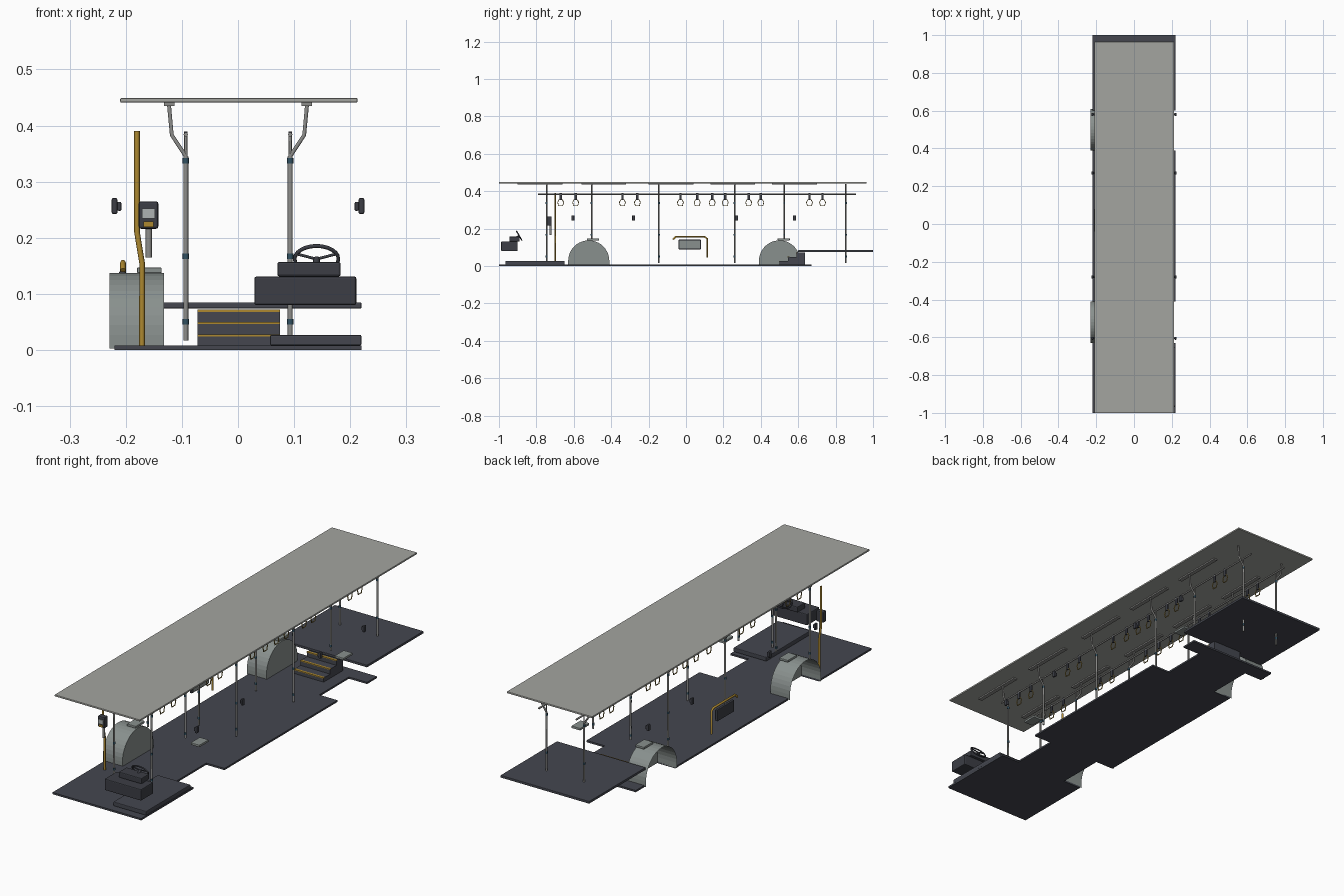
import bpy, bmesh, math
from mathutils import Vector, Matrix

if "Cube" in bpy.data.objects:
    bpy.data.objects.remove(bpy.data.objects["Cube"])


def material(name, r, g, b):
    m = bpy.data.materials.new(name)
    m.use_nodes = True
    m.diffuse_color = (r, g, b, 1)
    m.node_tree.nodes["Principled BSDF"].inputs["Base Color"].default_value = (r, g, b, 1)
    return m


FLOOR = material("floor charcoal", .058, .062, .078)
DARK = material("dark plastic", .045, .048, .06)
ROOF = material("ceiling grey", .37, .375, .35)
ARCH = material("arch grey", .25, .28, .27)
STEEL = material("pole steel", .27, .27, .26)
YELLOW = material("safety yellow", .42, .25, .03)
BLUE = material("joint blue", .03, .08, .12)
SCREEN = material("screen grey", .42, .45, .45)
GRIP = material("grip ochre", .4, .29, .08)


def finish(name, bm, mat, smooth=False):
    me = bpy.data.meshes.new(name)
    bm.to_mesh(me)
    bm.free()
    me.materials.append(mat)
    ob = bpy.data.objects.new(name, me)
    bpy.context.collection.objects.link(ob)
    for p in me.polygons:
        p.use_smooth = smooth
    return ob


def box(name, x, y, z, mat, bevel=0):
    """Box from (min, max) ranges."""
    bm = bmesh.new()
    size = [b - a for a, b in (x, y, z)]
    mid = [(a + b) / 2 for a, b in (x, y, z)]
    bmesh.ops.create_cube(bm, size=1, matrix=Matrix.Translation(mid) @ Matrix.Diagonal((*size, 1)))
    if bevel:
        bmesh.ops.bevel(bm, geom=bm.edges[:], offset=bevel, segments=2, affect='EDGES', profile=.5)
    return finish(name, bm, mat)


def tube(name, points, r, mat, closed=False):
    """Round bar along a path, turned into a mesh."""
    cu = bpy.data.curves.new(name + "_path", 'CURVE')
    cu.dimensions = '3D'
    cu.bevel_depth, cu.bevel_resolution, cu.use_fill_caps = r, 1, True
    sp = cu.splines.new('POLY')
    sp.points.add(len(points) - 1)
    for p, co in zip(sp.points, points):
        p.co = (*co, 1)
    sp.use_cyclic_u = closed
    tmp = bpy.data.objects.new(name + "_path", cu)
    bpy.context.collection.objects.link(tmp)
    dg = bpy.context.evaluated_depsgraph_get()
    me = bpy.data.meshes.new_from_object(tmp.evaluated_get(dg))
    bpy.data.objects.remove(tmp)
    me.name = name
    me.materials.clear()
    me.materials.append(mat)
    for p in me.polygons:
        p.use_smooth = len(p.vertices) == 4
    ob = bpy.data.objects.new(name, me)
    bpy.context.collection.objects.link(ob)
    return ob


def prism(name, outline, offset, mat):
    """Flat outline pushed along an offset."""
    bm = bmesh.new()
    f = bm.faces.new([bm.verts.new(p) for p in outline])
    ext = bmesh.ops.extrude_face_region(bm, geom=[f])
    bmesh.ops.translate(bm, vec=offset, verts=[v for v in ext["geom"] if isinstance(v, bmesh.types.BMVert)])
    bmesh.ops.recalc_face_normals(bm, faces=bm.faces[:])
    return finish(name, bm, mat)


# Low floor, notched at the wheels, and raised rear floor
W, N = .22, .13
side = [(W, -1), (W, -.63), (N, -.63), (N, -.41), (W, -.41), (W, .39), (N, .39), (N, .6), (W, .6), (W, .67)]
outline = [(x, y, 0) for x, y in side] + [(-x, y, 0) for x, y in reversed(side)]
prism("low_floor", outline, (0, 0, .008), FLOOR)
box("rear_floor", (-W, W), (.6, 1), (.074, .085), FLOOR, .002)

# Ceiling with mounting strips
box("ceiling", (-.21, .213), (-1, .965), (.441, .449), ROOF, .002)
for s in (-1, 1):
    for y in (-.78, -.44, -.08, .25, .58):
        box("ceiling_strip", sorted((s * .113, s * .132)), (y - .12, y + .12), (.435, .441), STEEL)

# Steps to the rear floor with yellow nosings
for i in range(3):
    y, top = .5 + .045 * i, .027 + .022 * i
    box("step", (-.072, .075), (y, .635), (top - .022, top), FLOOR)
    box("step_nosing", (-.072, .075), (y - .002, y + .008), (top - .003, top + .001), YELLOW)

# Wheel arches, open on the outside
for yc in (-.52, .5):
    prof = [(yc - .11, .003)] + [(yc - .11 * math.cos(a), .027 + .11 * math.sin(a))
                                for a in (math.pi * k / 20 for k in range(21))] + [(yc + .11, .003)]
    bm = bmesh.new()
    inner = [bm.verts.new((-.132, y, z)) for y, z in prof]
    outer = [bm.verts.new((-.229, y, z)) for y, z in prof]
    for k in range(len(prof) - 1):
        bm.faces.new((inner[k], inner[k + 1], outer[k + 1], outer[k]))
    bm.faces.new(inner[::-1])
    finish("wheel_arch", bm, ARCH)
    for s in (-1, 1):
        box("arch_cap", sorted((s * .136, s * .18)), (yc - .01, yc + .055), (.137, .147), ARCH, .002)

# Overhead rails, poles and joints
PX = .093
for s in (-1, 1):
    x = s * PX
    tube("overhead_rail", [(x, -.79, .384), (x, .91, .384)], .004, STEEL)
    for y in (-.745, -.505, -.145, .26, .525, .855):
        on_arch = y in (-.505, .525)
        foot = .147 if on_arch else .017
        tube("pole", [(x, y, foot), (x, y, .345)], .0045, STEEL)
        tube("rail_stub", [(x, y, .345), (x, y, .384)], .003, STEEL)
        tube("pole_arm", [(x, y, .345), (s * .118, y, .383), (s * .123, y, .437)], .004, STEEL)
        for z in (.05, .167, .337):
            if z > foot:
                tube("pole_joint", [(x, y, z - .005), (x, y, z + .005)], .0057, BLUE)

    # Hanging hand grips
    for y in (-.67, -.59, -.34, -.26, -.03, .06, .14, .21, .335, .4, .66, .73):
        box("grip_strap", (x - .003, x + .003), (y - .006, y + .006), (.352, .389), DARK)
        ring = [(-.009, .354), (.009, .354), (.016, .341), (.011, .322), (-.011, .322), (-.016, .341)]
        tube("hand_grip", [(x, y + a, z) for a, z in ring], .0025, GRIP, True)

    # Wall buttons
    for y in (-.605, -.28, .27, .58):
        box("button_base", sorted((s * .215, s * .225)), (y - .008, y + .008), (.242, .271), DARK, .003)
        box("button_face", sorted((s * .208, s * .215)), (y - .005, y + .005), (.248, .264), DARK, .002)

# Driver area
box("driver_platform", (.057, .22), (-.965, -.65), (.008, .027), FLOOR, .003)
box("dashboard", (.029, .211), (-.988, -.9), (.08, .131), DARK, .004)
box("instrument_hood", (.07, .183), (-.945, -.89), (.131, .157), DARK, .004)
centre, up = Vector((.14, -.892, .162)), Vector((0, -.5, .866))
tube("steering_wheel", [centre + Vector((1, 0, 0)) * .039 * math.cos(a) + up * .027 * math.sin(a)
                        for a in (math.tau * k / 24 for k in range(24))], .0035, DARK, True)
for a in (.4, math.pi - .4, -math.pi / 2):
    tube("wheel_spoke", [centre, centre + Vector((.037 * math.cos(a), 0, 0)) + up * .026 * math.sin(a)], .0028, DARK)
tube("steering_column", [centre, (.14, -.925, .14)], .006, DARK)

# Ticket reader
tube("reader_post", [(-.159, -.725, .165), (-.159, -.725, .217)], .006, STEEL)
box("reader_body", (-.177, -.142), (-.742, -.718), (.216, .265), DARK, .004)
box("reader_screen", (-.171, -.148), (-.745, -.741), (.234, .252), SCREEN)
box("reader_pad", (-.168, -.151), (-.745, -.741), (.219, .229), YELLOW)

# Yellow entrance pole
tube("entrance_pole", [(-.171, -.7, .008), (-.171, -.7, .155), (-.18, -.7, .21), (-.18, -.7, .39)], .005, YELLOW)

# Side backrest and its guard rail
tube("guard_rail", [(-.205, -.07, .142), (-.205, -.055, .156), (-.205, .1, .156),
                    (-.205, .113, .146), (-.205, .113, .045)], .005, YELLOW)
box("backrest", (-.212, -.2), (-.04, .08), (.089, .141), DARK, .003)
box("backrest_pad", (-.201, -.197), (-.035, .075), (.094, .136), ARCH)
